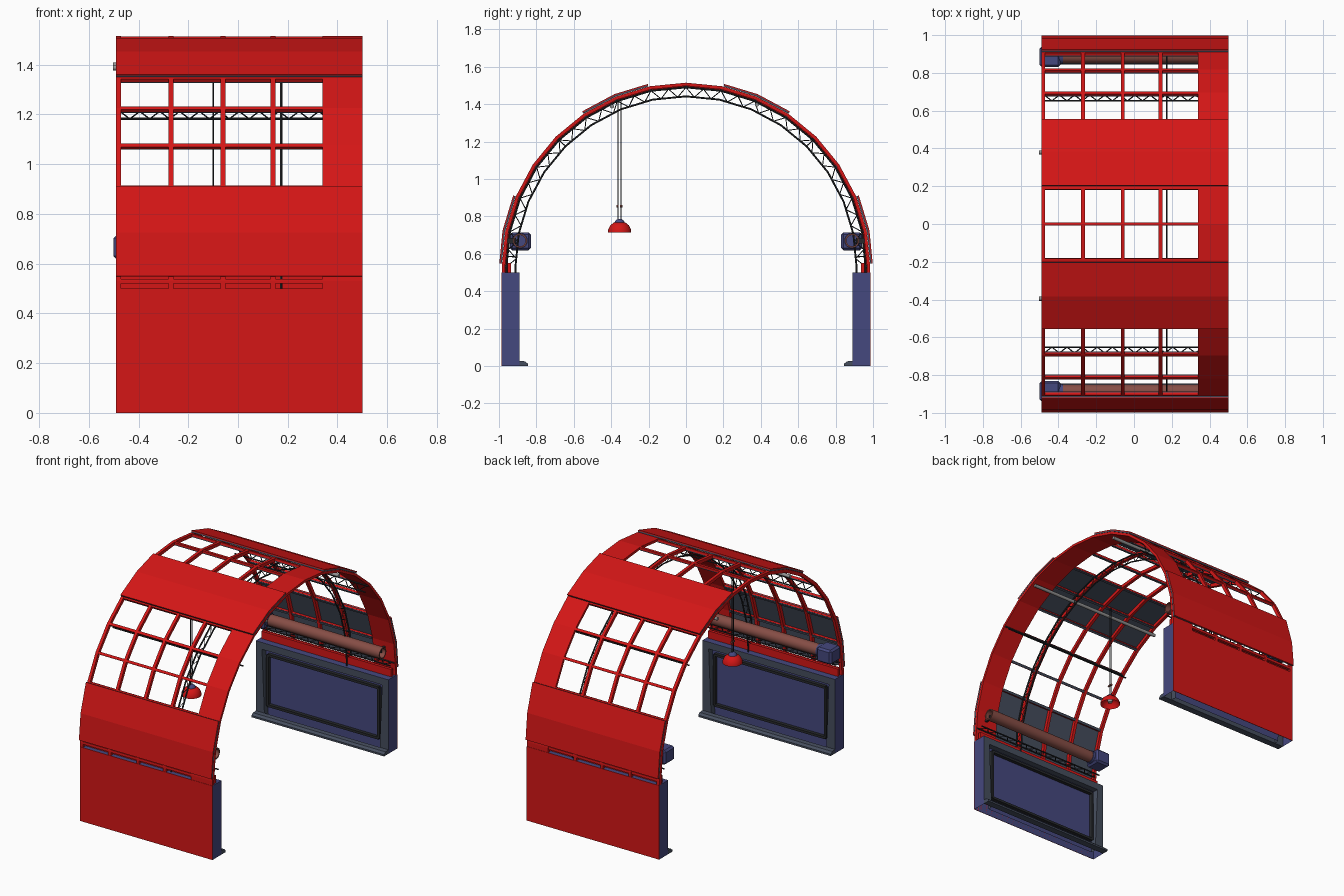
import bpy, bmesh, math
from mathutils import Vector

if "Cube" in bpy.data.objects:
    bpy.data.objects.remove(bpy.data.objects["Cube"])

def material(name, r, g, b):
    m = bpy.data.materials.new(name)
    m.diffuse_color = (r, g, b, 1)
    m.use_nodes = True
    m.node_tree.nodes["Principled BSDF"].inputs["Base Color"].default_value = m.diffuse_color
    return m

RED = material("red_paint", 0.66, 0.008, 0.008)
BLUE = material("blue_paint", 0.06, 0.065, 0.21)
SLATE = material("slate", 0.06, 0.075, 0.11)
BROWN = material("brown_fabric", 0.24, 0.075, 0.06)
BLACK = material("dark_metal", 0.02, 0.022, 0.025)
GREY = material("light_metal", 0.3, 0.3, 0.3)
STEP, CZ = math.radians(11.25), 0.53      # 16 facets over the half circle
X0, X1, XW = -0.49, 0.5, 0.34             # ends, and where the windows stop

def finish(name, bm, *mats, smooth=False):
    bmesh.ops.recalc_face_normals(bm, faces=bm.faces)
    me = bpy.data.meshes.new(name)
    bm.to_mesh(me)
    bm.free()
    for m in mats:
        me.materials.append(m)
    ob = bpy.data.objects.new(name, me)
    bpy.context.collection.objects.link(ob)
    if smooth:
        bpy.context.view_layer.objects.active = ob
        ob.select_set(True)
        bpy.ops.object.shade_smooth_by_angle(angle=math.radians(40))
        ob.select_set(False)
    return ob

def arch(r, k, x=0.0):
    """Point on the faceted arch; k = -8..8 are corners, beyond that straight legs."""
    s, a = (1 if k >= 0 else -1), abs(k)
    corner = lambda i: Vector((x, s * r * math.sin(i * STEP), CZ + r * math.cos(i * STEP)))
    if a >= 8:
        return Vector((x, s * r, CZ - (a - 8) * 0.2))
    i = math.floor(a)
    return corner(i).lerp(corner(i + 1), a - i)

def strip(name, x0, x1, r0, r1, k0, k1, mat):
    """Solid band following the arch."""
    ks = [k0] + [k for k in range(-8, 9) if k0 < k < k1] + [k1]
    bm = bmesh.new()
    rings = [[bm.verts.new(arch(r, k, x)) for x, r in
              ((x0, r0), (x1, r0), (x1, r1), (x0, r1))] for k in ks]
    for a, b in zip(rings, rings[1:]):
        for j in range(4):
            bm.faces.new((a[j], a[(j + 1) % 4], b[(j + 1) % 4], b[j]))
    bm.faces.new(rings[0])
    bm.faces.new(rings[-1])
    return finish(name, bm, mat)

def add_box(bm, x, y, z):
    vs = bmesh.ops.create_cube(bm, size=1)["verts"]
    for v in vs:
        v.co = Vector([(d[0] + d[1]) / 2 + c * abs(d[1] - d[0]) for c, d in zip(v.co, (x, y, z))])

def box(name, x, y, z, mat, bevel=0):
    bm = bmesh.new()
    add_box(bm, x, y, z)
    if bevel:
        bmesh.ops.bevel(bm, geom=bm.edges[:], offset=bevel, segments=1, affect='EDGES')
    return finish(name, bm, mat)

def rods(name, pairs, r, mat, sides=6):
    bm = bmesh.new()
    for a, b in pairs:
        a, b = Vector(a), Vector(b)
        rot = (b - a).to_track_quat('Z', 'Y').to_matrix().to_4x4()
        rot.translation = (a + b) / 2
        bmesh.ops.create_cone(bm, cap_ends=True, segments=sides, radius1=r, radius2=r,
                              depth=(b - a).length, matrix=rot)
    return finish(name, bm, mat, smooth=True)

def lathe(name, profile, origin, mat, axis='Z', n=24):
    bm = bmesh.new()
    rings = []
    for r, h in profile:
        ring = []
        for i in range(n):
            c, s = r * math.cos(math.tau * i / n), r * math.sin(math.tau * i / n)
            p = (c, s, h) if axis == 'Z' else (h, c, s)
            ring.append(bm.verts.new(Vector(origin) + Vector(p)))
        rings.append(ring)
    for a, b in zip(rings, rings[1:]):
        for i in range(n):
            bm.faces.new((a[i], a[(i + 1) % n], b[(i + 1) % n], b[i]))
    return finish(name, bm, mat, smooth=True)

# Red arch: solid end band, ribs and cross bars
strip("arch_end_band", XW, X1, 0.968, 0.985, -8.15, 8.15, RED)
for x in (-0.48, -0.27, -0.06, 0.14):
    strip("arch_rib", x - 0.01, x + 0.01, 0.963, 0.985, -8.15, 8.15, RED)
for k in range(-8, 9):
    strip("cross_bar", X0 + 0.01, XW, 0.970, 0.984, k - 0.045, k + 0.045, RED)
    strip("cross_bar_lining", X0 + 0.01, XW, 0.964, 0.970, k - 0.04, k + 0.04, SLATE)

# Outer cover panels, red outside and slate inside
for k0, k1 in ((1.05, 3), (6, 7.9), (-3, -1.05), (-7.9, -6)):
    strip("cover_lining", X0, X1, 0.986, 0.994, k0, k1, SLATE)
    strip("cover_panel", X0, X1, 0.994, 1.0, k0, k1, RED)

# Lattice arch
ks = [k / 2 for k in range(-16, 17)]
pairs = []
for r in (0.96, 0.912):
    chord = [-8.15] + list(range(-8, 9)) + [8.15]
    pairs += [(arch(r, a, 0.174), arch(r, b, 0.174)) for a, b in zip(chord, chord[1:])]
rods("lattice_arch_chords", pairs, 0.005, BLACK)
pairs = []
for a, b in zip(ks, ks[1:]):
    mid = arch(0.912, (a + b) / 2, 0.174)
    pairs += [(arch(0.96, a, 0.174), mid), (mid, arch(0.96, b, 0.174))]
rods("lattice_arch_webs", pairs, 0.0025, BLACK, 4)

# Straight lattice beams along x
for k in (-7.7, -4, 4, 7.7):
    lo, hi = 0.922, 0.965
    rods("lattice_beam_chords", [(arch(r, k, X0 + 0.01), arch(r, k, X1 - 0.005)) for r in (lo, hi)],
         0.005, BLACK)
    n, pairs = 12, []
    w = (X1 - X0 - 0.03) / n
    for i in range(n):
        x = X0 + 0.015 + i * w
        mid = arch(lo, k, x + w / 2)
        pairs += [(arch(hi, k, x), mid), (mid, arch(hi, k, x + w))]
    rods("lattice_beam_webs", pairs, 0.003, BLACK, 4)

# Plain tubes under the roof
for k in (-2.2, 2.1):
    rods("roof_tube", [(arch(0.948, k, -0.503), arch(0.948, k, X1 - 0.01))], 0.011, GREY, 12)

for s in (-1, 1):
    # Side wall: recessed inner panel, open underside, red outer skin
    bm = bmesh.new()
    add_box(bm, (X0, X1), (s * 0.89, s * 0.984), (0, 0.5))
    bm.normal_update()
    inner = next(f for f in bm.faces if f.normal.y * s < -0.9)
    bottom = next(f for f in bm.faces if f.normal.z < -0.9)
    bmesh.ops.delete(bm, geom=[bottom], context='FACES_ONLY')
    new = bmesh.ops.inset_region(bm, faces=[inner], thickness=0.065)["faces"]
    for f in new:
        f.material_index = 1
    new = bmesh.ops.inset_region(bm, faces=[inner], thickness=0.004, depth=-0.035)["faces"]
    for f in new:
        f.material_index = 1
    finish("side_wall", bm, BLUE, SLATE)
    box("wall_skin", (X0, X1), (s * 0.984, s * 0.987), (0, 0.5), RED)
    # Thin trim around the recess
    for z in (0.08, 0.42):
        box("recess_trim", (-0.41, 0.42), (s * 0.897, s * 0.92), (z - 0.008, z + 0.008), BLACK)
    for x in (-0.41, 0.42):
        box("recess_trim", (x - 0.008, x + 0.008), (s * 0.897, s * 0.92), (0.08, 0.42), BLACK)
    # Foot strip with sloped top
    bm = bmesh.new()
    prof = [(0.89, 0), (0.845, 0), (0.845, 0.012), (0.86, 0.025), (0.89, 0.028)]
    a = bm.faces.new([bm.verts.new((X0, s * y, z)) for y, z in prof])
    ext = bmesh.ops.extrude_face_region(bm, geom=[a], use_keep_orig=True)["geom"]
    for v in ext:
        if isinstance(v, bmesh.types.BMVert):
            v.co.x = X1
    finish("wall_foot", bm, SLATE)
    # Red sill behind the lowest windows
    box("sill", (X0 + 0.01, X1 - 0.01), (s * 0.935, s * 0.955), (0.5, 0.55), RED)
    # Blind roller with hollow end, motor box and bracket
    lathe("blind_roller", [(0.03, -0.39), (0.038, -0.39), (0.038, 0.46), (0.03, 0.46), (0.03, -0.39)],
          (0, s * 0.888, 0.67), BROWN, 'X')
    box("motor_box", (-0.5, -0.39), (s * 0.83, s * 0.94), (0.618, 0.715), BLUE, 0.012)
    rods("motor_collar", [((-0.4, s * 0.888, 0.67), (-0.375, s * 0.888, 0.67))], 0.042, BLUE, 24)
    box("roller_bracket", (0.42, 0.435), (s * 0.91, s * 0.97), (0.655, 0.685), BLACK)

# Hanging lamp
L = (-0.1, -0.355, 0)
rods("lamp_cords", [((L[0], y, 0.775), (L[0], y, 1.42)) for y in (-0.364, -0.348)], 0.003, BLACK)
rods("lamp_clips", [((L[0], y - 0.006, 0.855), (L[0], y + 0.006, 0.855)) for y in (-0.366, -0.346)],
     0.007, BROWN, 8)
lathe("lamp_shade", [(0.058, 0.722), (0.062, 0.715), (0.061, 0.73), (0.05, 0.752), (0.033, 0.766),
                     (0.0, 0.772), (0.0, 0.765), (0.03, 0.758), (0.048, 0.745), (0.058, 0.722)], L, RED)
lathe("lamp_cap", [(0.0, 0.762), (0.028, 0.764), (0.024, 0.776), (0.01, 0.786), (0.0, 0.787)], L, BLUE, n=16)
lathe("lamp_bulb", [(0.0, 0.725), (0.014, 0.73), (0.017, 0.742), (0.01, 0.762)], L, GREY, n=12)
